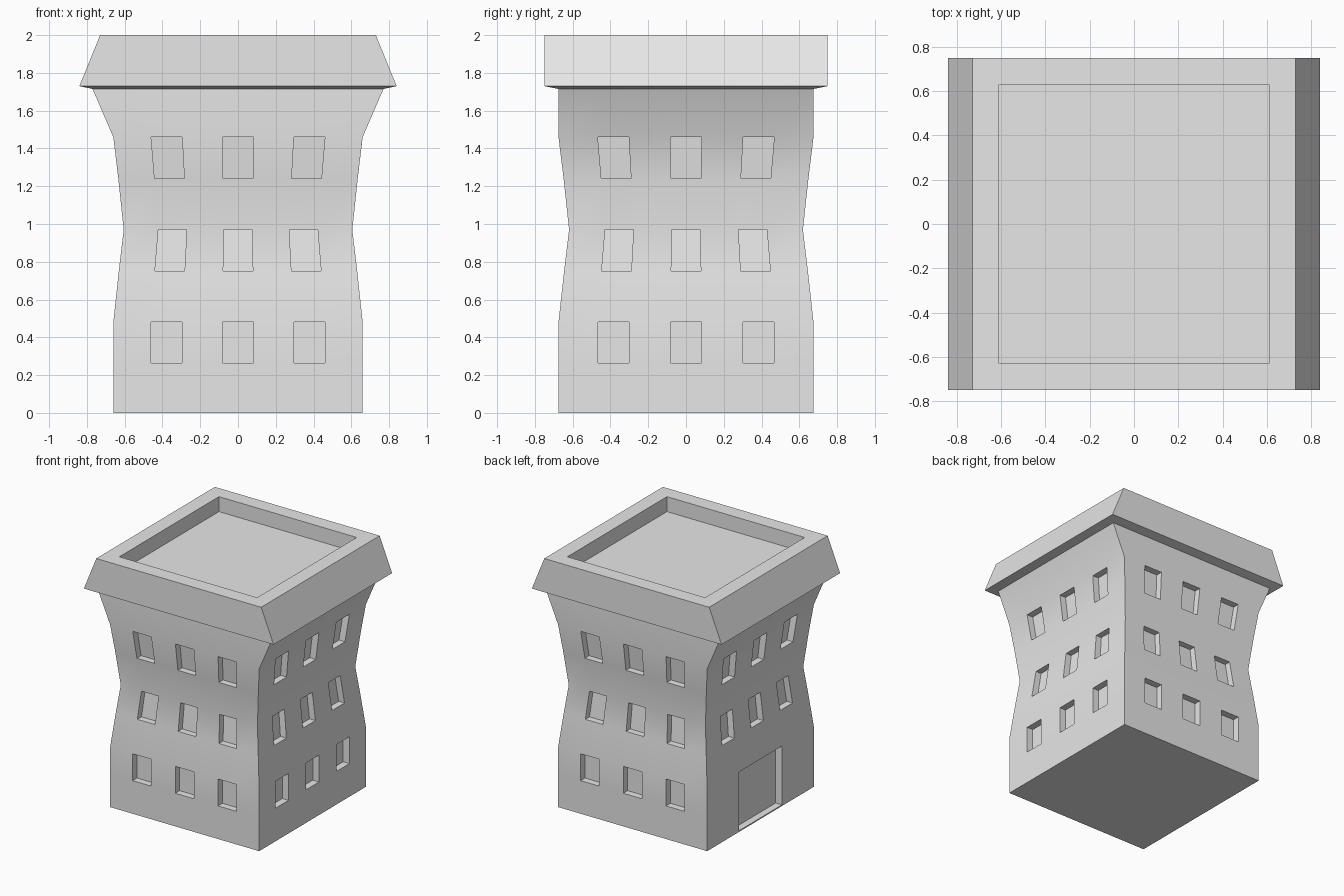
import bpy, bmesh
from math import pi
from mathutils import Matrix, Vector

cube = bpy.data.objects.get("Cube")
if cube:
    bpy.data.objects.remove(cube, do_unlink=True)

plaster = bpy.data.materials.new("plain_grey")
plaster.use_nodes = True
GREY = (0.8, 0.8, 0.8, 1)
plaster.diffuse_color = GREY
plaster.node_tree.nodes["Principled BSDF"].inputs["Base Color"].default_value = GREY

HALF_X, HALF_Y = 0.66, 0.675
DEPTH = 0.055
WINDOW_ROWS = [(0.265, 0.48), (0.75, 0.97), (1.24, 1.46)]
TOP = 1.715
DOOR_HALF, DOOR_SILL = 0.27, 0.01

# Pinched waist: height, x scale, y scale
WAIST = [(0, 1, 1), (0.48, 1, 1), (0.745, 0.957, 0.957), (0.97, 0.917, 0.917),
         (1.24, 0.96, 0.96), (1.46, 1, 1), (TOP, 1.167, 1)]


def waist_scale(z):
    for (z0, x0, y0), (z1, x1, y1) in zip(WAIST, WAIST[1:]):
        if z <= z1:
            t = (z - z0) / (z1 - z0)
            return x0 + (x1 - x0) * t, y0 + (y1 - y0) * t
    return WAIST[-1][1:]


def finish(bm, name):
    mesh = bpy.data.meshes.new(name)
    bm.to_mesh(mesh)
    bm.free()
    mesh.materials.append(plaster)
    ob = bpy.data.objects.new(name, mesh)
    bpy.context.collection.objects.link(ob)
    bpy.ops.object.select_all(action='DESELECT')
    ob.select_set(True)
    bpy.context.view_layer.objects.active = ob
    bpy.ops.object.shade_smooth_by_angle()
    return ob


def add_side(bm, turn, half_u, half_d, centre, door=False):
    """One wall as a grid, with its windows and door pushed inwards."""
    spans = [(c - 0.082, c + 0.082) for c in (-centre, 0, centre)]
    us = {-half_u, half_u, *[u for s in spans for u in s]}
    zs = {0, TOP, *[z for r in WINDOW_ROWS for z in r]}
    if door:
        us |= {-DOOR_HALF, DOOR_HALF}
        zs.add(DOOR_SILL)
    us, zs = sorted(us), sorted(zs)
    grid = [[bm.verts.new((u, -half_d, z)) for u in us] for z in zs]
    verts = [v for row in grid for v in row]
    rows = WINDOW_ROWS[1:] if door else WINDOW_ROWS
    openings = []
    for j in range(len(zs) - 1):
        for i in range(len(us) - 1):
            face = bm.faces.new((grid[j][i], grid[j][i + 1],
                                 grid[j + 1][i + 1], grid[j + 1][i]))
            u = (us[i] + us[i + 1]) / 2
            z = (zs[j] + zs[j + 1]) / 2
            window = (any(a < u < b for a, b in spans)
                      and any(a < z < b for a, b in rows))
            doorway = door and abs(u) < DOOR_HALF and DOOR_SILL < z < WINDOW_ROWS[0][1]
            if window or doorway:
                openings.append(face)
    new = bmesh.ops.extrude_face_region(bm, geom=openings)["geom"]
    inner = [g for g in new if isinstance(g, bmesh.types.BMVert)]
    bmesh.ops.translate(bm, verts=inner, vec=Vector((0, DEPTH, 0)))
    for face in openings:
        if face.is_valid:
            bm.faces.remove(face)
    bmesh.ops.rotate(bm, verts=verts + inner, cent=(0, 0, 0),
                     matrix=Matrix.Rotation(turn * pi / 2, 3, 'Z'))


# Walls: front, left, back, and the side with the door
bm = bmesh.new()
add_side(bm, 0, HALF_X, HALF_Y, 0.378)
add_side(bm, 1, HALF_Y, HALF_X, 0.385)
add_side(bm, 2, HALF_X, HALF_Y, 0.378)
add_side(bm, 3, HALF_Y, HALF_X, 0.385, door=True)
bm.faces.new([bm.verts.new((x * HALF_X, y * HALF_Y, 0))
              for x, y in ((-1, -1), (-1, 1), (1, 1), (1, -1))])
for v in bm.verts:
    sx, sy = waist_scale(v.co.z)
    v.co.x *= sx
    v.co.y *= sy
bmesh.ops.remove_doubles(bm, verts=bm.verts, dist=0.0005)
finish(bm, "building_walls")

# Roof: sloped overhang with a sunken flat top
bm = bmesh.new()
rings = []
for x, y, z in [(0.77, 0.675, TOP), (0.84, 0.75, 1.73), (0.73, 0.75, 2),
                (0.61, 0.63, 2), (0.61, 0.63, 1.88)]:
    rings.append([bm.verts.new(p) for p in
                  ((-x, -y, z), (x, -y, z), (x, y, z), (-x, y, z))])
for low, high in zip(rings, rings[1:]):
    for i in range(4):
        k = (i + 1) % 4
        bm.faces.new((low[i], low[k], high[k], high[i]))
bm.faces.new(rings[-1])
bm.faces.new(rings[0][::-1])
finish(bm, "roof")
